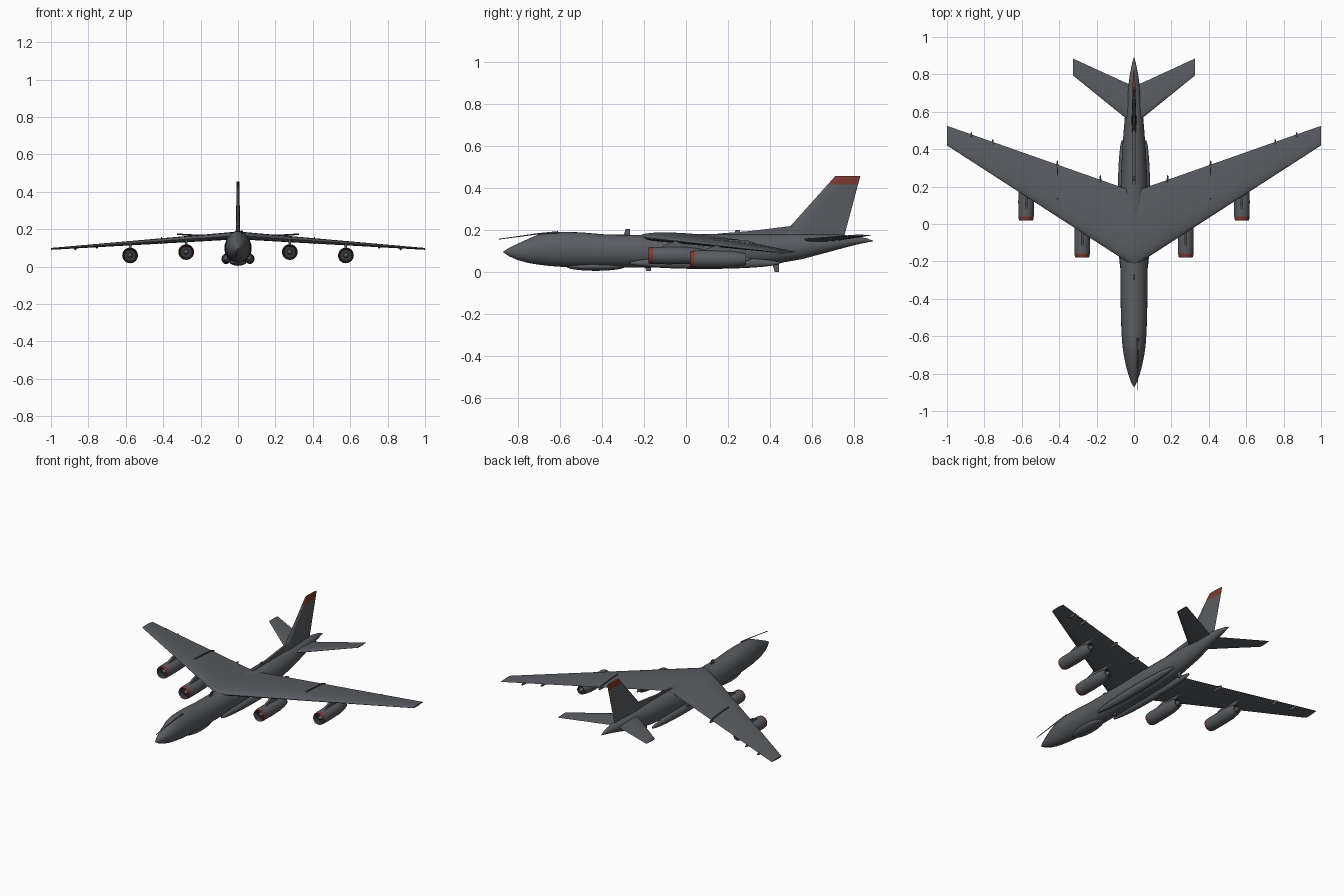
import bpy, bmesh, math
from mathutils import Matrix, Vector

cube = bpy.data.objects.get("Cube")
if cube:
    bpy.data.objects.remove(cube, do_unlink=True)


def material(name, rgb):
    m = bpy.data.materials.new(name)
    m.use_nodes = True
    m.diffuse_color = (*rgb, 1)
    bsdf = m.node_tree.nodes["Principled BSDF"]
    bsdf.inputs["Base Color"].default_value = (*rgb, 1)
    bsdf.inputs["Roughness"].default_value = 0.6
    return m


GREY = material("airframe grey", (0.10, 0.107, 0.12))
RED = material("dull red", (0.2, 0.042, 0.03))
DARK = material("intake dark", (0.035, 0.037, 0.042))
MATS = [GREY, RED, DARK]


def finish(name, bm, angle=35):
    bmesh.ops.recalc_face_normals(bm, faces=bm.faces)
    mesh = bpy.data.meshes.new(name)
    bm.to_mesh(mesh)
    bm.free()
    for m in MATS:
        mesh.materials.append(m)
    obj = bpy.data.objects.new(name, mesh)
    bpy.context.collection.objects.link(obj)
    bpy.ops.object.select_all(action='DESELECT')
    obj.select_set(True)
    bpy.context.view_layer.objects.active = obj
    bpy.ops.object.shade_smooth_by_angle(angle=math.radians(angle))
    return obj


def loft(name, rings, bands=None):
    """Skin equal-length rings; bands gives a material index for each strip."""
    bm = bmesh.new()
    loops = [[bm.verts.new(p) for p in ring] for ring in rings]
    n = len(loops[0])
    for k, (a, b) in enumerate(zip(loops, loops[1:])):
        for i in range(n):
            j = (i + 1) % n
            bm.faces.new((a[i], a[j], b[j], b[i])).material_index = bands[k] if bands else 0
    for loop, k in ((loops[0], 0), (loops[-1], -1)):
        bm.faces.new(loop).material_index = bands[k] if bands else 0
    return finish(name, bm)


def oval(x, y, z, rx, rz, n=28):
    steps = [math.tau * i / n for i in range(n)]
    return [(x + rx * math.cos(a), y, z + rz * math.sin(a)) for a in steps]


def airfoil(x, z, lead, trail, thick, upright=False, n=24):
    ring = []
    for i in range(n):
        a = math.tau * i / n
        t = (1 + math.cos(a)) / 2
        h = 5 * thick * (0.297 * t**0.5 - 0.126 * t - 0.352 * t**2 + 0.284 * t**3 - 0.102 * t**4)
        h = math.copysign(h, math.sin(a))
        y = lead + t * (trail - lead)
        ring.append((x + h, y, z) if upright else (x, y, z + h))
    return ring


def plate(name, x, width, outline):
    """Thin upright plate from a side outline of (y, z) points."""
    bm = bmesh.new()
    sides = [[bm.verts.new((x + s * width / 2, y, z)) for y, z in outline] for s in (-1, 1)]
    for side in sides:
        bm.faces.new(side)
    for i in range(len(outline)):
        j = (i + 1) % len(outline)
        bm.faces.new((sides[0][i], sides[0][j], sides[1][j], sides[1][i]))
    return finish(name, bm)


def pod(name, centre, radii):
    bm = bmesh.new()
    place = Matrix.Translation(centre) @ Matrix.Diagonal((*radii, 1))
    turn = Matrix.Rotation(math.pi / 2, 4, 'X')
    bmesh.ops.create_uvsphere(bm, u_segments=20, v_segments=14, radius=1, matrix=place @ turn)
    return finish(name, bm, 60)


# Fuselage: y, half width, bottom, top
stations = [
    (-0.87, 0.003, 0.092, 0.098), (-0.84, 0.018, 0.073, 0.116), (-0.8, 0.032, 0.056, 0.135),
    (-0.75, 0.045, 0.042, 0.158), (-0.7, 0.055, 0.034, 0.18), (-0.65, 0.062, 0.028, 0.189),
    (-0.58, 0.067, 0.023, 0.191), (-0.5, 0.07, 0.021, 0.188), (-0.38, 0.072, 0.02, 0.178),
    (-0.2, 0.073, 0.02, 0.176), (0.1, 0.073, 0.02, 0.18), (0.25, 0.07, 0.023, 0.18),
    (0.4, 0.063, 0.034, 0.18), (0.55, 0.051, 0.06, 0.18), (0.7, 0.036, 0.1, 0.179),
    (0.8, 0.022, 0.127, 0.172), (0.86, 0.01, 0.14, 0.16), (0.89, 0.002, 0.145, 0.149)]
loft("fuselage", [oval(0, y, (lo + hi) / 2, w, (hi - lo) / 2) for y, w, lo, hi in stations])

# Belly radome and long side fairings
pod("belly_radome", (0, -0.43, 0.025), (0.045, 0.14, 0.02))
for s, side in ((1, "left"), (-1, "right")):
    pod(side + "_belly_fairing", (s * 0.063, 0.09, 0.042), (0.025, 0.36, 0.028))


# Wing planform rules
def wing_lead(x):
    return -0.226 + 0.646 * x


def wing_trail(x):
    return 0.173 + 0.352 * x


def wing_z(x):
    return 0.167 - 0.072 * x


def wing_ring(x):
    a = abs(x)
    return airfoil(x, wing_z(a), wing_lead(a), wing_trail(a), 0.042 - 0.032 * a)


loft("wing", [wing_ring(x) for x in (-1, -0.5, -0.06, 0, 0.06, 0.5, 1)])

# Tailplane and fin with a red tip
for s, side in ((1, "left"), (-1, "right")):
    loft(side + "_tailplane", [airfoil(0, 0.15, 0.53, 0.735, 0.02),
                               airfoil(s * 0.327, 0.174, 0.795, 0.885, 0.007)])


def fin_ring(z):
    return airfoil(0, z, 0.495 + 0.896 * (z - 0.215), 0.755 + 0.268 * (z - 0.175),
                   0.026 - 0.04 * (z - 0.15), True)


loft("fin", [fin_ring(z) for z in (0.15, 0.415, 0.456)], [0, 1])
plate("dorsal_fillet", 0, 0.014,
      [(0.15, 0.165), (0.15, 0.182), (0.3, 0.194), (0.5, 0.218), (0.6, 0.218), (0.6, 0.165)])

# Engine profile: distance behind the lip, radius
nacelle = [(0.035, 0.002), (0.035, 0.031), (0.004, 0.034), (0, 0.037), (0.005, 0.039),
           (0.02, 0.041), (0.1, 0.042), (0.19, 0.04), (0.235, 0.034), (0.265, 0.027),
           (0.255, 0.023), (0.255, 0.014), (0.29, 0.002)]
paint = [2, 2, 1, 1, 1, 0, 0, 0, 0, 2, 2, 0]

for s, side in ((1, "left"), (-1, "right")):
    for place, x, front, z in (("inner", 0.277, -0.178, 0.078), ("outer", 0.577, 0.02, 0.06)):
        name = side + "_" + place
        loft(name + "_engine", [oval(s * x, front + d, z, r, r) for d, r in nacelle], paint)
        pod(name + "_spinner", (s * x, front + 0.035, z), (0.013, 0.025, 0.013))
        lead, wz = wing_lead(x), wing_z(x)
        plate(name + "_pylon", s * x, 0.014,
              [(front + 0.05, z + 0.035), (front + 0.07, z + 0.048), (lead + 0.01, wz + 0.004),
               (lead + 0.17, wz), (front + 0.24, z + 0.025)])
    # Trailing edge fairings and wing fence
    for i, x in enumerate((0.18, 0.41, 0.755, 0.87)):
        pod(f"{side}_flap_fairing_{i + 1}", (s * x, wing_trail(x) - 0.02, wing_z(x) - 0.007),
            (0.006, 0.05 - 0.02 * x, 0.01))
    y, z = wing_trail(0.41), wing_z(0.41)
    plate(side + "_wing_fence", s * 0.41, 0.006,
          [(y - 0.19, z), (y - 0.18, z + 0.022), (y - 0.02, z + 0.012), (y + 0.015, z)])

# Refuelling probe: thin tapered rod
loft("nose_probe", [oval(0.02, y, z, r, r, 8) for y, z, r in
                    ((-0.89, 0.156, 0.002), (-0.7, 0.182, 0.003), (-0.61, 0.188, 0.006))])

# Blade antennas: y, root height, tip height
for name, y, root, tip in (("front_top", -0.28, 0.165, 0.203), ("rear_top", 0.245, 0.17, 0.2),
                           ("front_belly", -0.18, 0.03, 0.004), ("rear_belly", 0.43, 0.045, 0)):
    plate(name + "_antenna", 0, 0.006,
          [(y - 0.02, root), (y - 0.008, tip), (y + 0.013, tip), (y + 0.013, root)])
